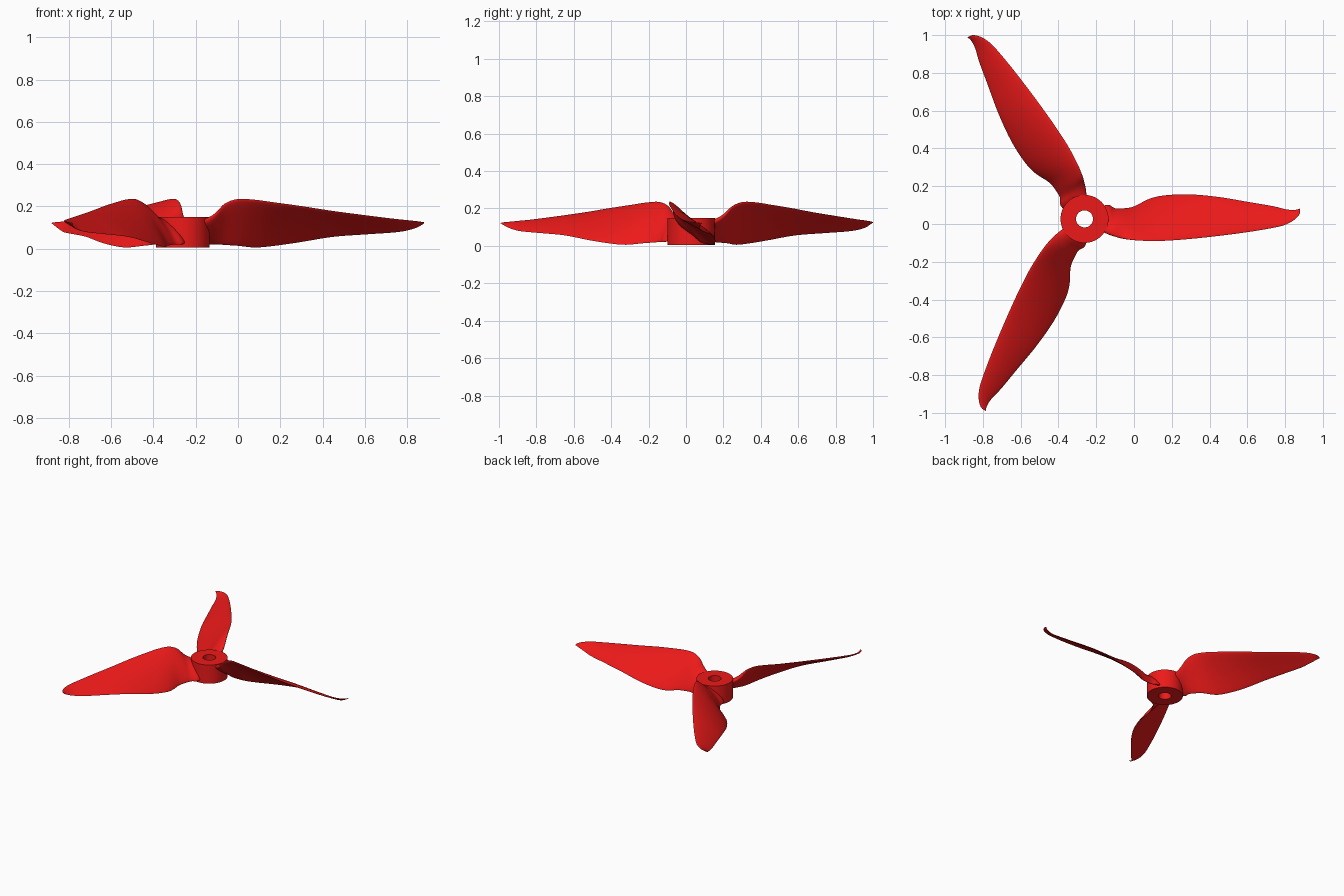
import bpy, bmesh
from math import pi, sin, cos, radians
from mathutils import Vector, Matrix

if "Cube" in bpy.data.objects:
    bpy.data.objects.remove(bpy.data.objects["Cube"])

CENTRE = Vector((-0.262, 0.027, 0))
red = bpy.data.materials.new("red_plastic")
red.diffuse_color = (0.85, 0.01, 0.01, 1)
red.use_nodes = True
red.node_tree.nodes["Principled BSDF"].inputs["Base Color"].default_value = red.diffuse_color


def finish(name, rings, close_rings, angle):
    """Skin a list of closed point rings and make a smooth object."""
    bm = bmesh.new()
    loops = [[bm.verts.new(p) for p in ring] for ring in rings]
    n = len(loops[0])
    pairs = list(zip(loops, loops[1:]))
    if close_rings:
        pairs.append((loops[-1], loops[0]))
    for a, b in pairs:
        for i in range(n):
            j = (i + 1) % n
            bm.faces.new((a[i], a[j], b[j], b[i]))
    if not close_rings:
        bm.faces.new(loops[0])
        bm.faces.new(loops[-1])
    bmesh.ops.recalc_face_normals(bm, faces=bm.faces)
    mesh = bpy.data.meshes.new(name)
    bm.to_mesh(mesh)
    bm.free()
    mesh.materials.append(red)
    ob = bpy.data.objects.new(name, mesh)
    bpy.context.collection.objects.link(ob)
    bpy.ops.object.select_all(action='DESELECT')
    ob.select_set(True)
    bpy.context.view_layer.objects.active = ob
    bpy.ops.object.shade_smooth_by_angle(angle=radians(angle))
    return ob


def catmull(p0, p1, p2, p3, t):
    return [0.5 * (2 * b + (c - a) * t + (2 * a - 5 * b + 4 * c - d) * t * t
                   + (3 * b - a - 3 * c + d) * t ** 3)
            for a, b, c, d in zip(p0, p1, p2, p3)]


# Hub: tube with a through hole
profile = [(0.045, 0.006), (0.127, 0.006), (0.127, 0.149), (0.045, 0.149)]
hub = finish("hub", [[(r * cos(2 * pi * k / 64), r * sin(2 * pi * k / 64), z)
                      for k in range(64)] for r, z in profile], True, 35)
hub.location = CENTRE

# Blade stations: radius, leading edge y z, trailing edge y z, thickness
stations = [
    (0.070, -0.055, 0.122, 0.060, 0.032, 0.046),
    (0.125, -0.080, 0.146, 0.074, 0.022, 0.046),
    (0.160, -0.092, 0.172, 0.056, 0.021, 0.040),
    (0.200, -0.103, 0.213, 0.055, 0.018, 0.034),
    (0.260, -0.112, 0.235, 0.065, 0.014, 0.028),
    (0.340, -0.117, 0.232, 0.105, 0.006, 0.024),
    (0.420, -0.116, 0.221, 0.124, 0.012, 0.023),
    (0.550, -0.107, 0.203, 0.130, 0.030, 0.021),
    (0.710, -0.090, 0.178, 0.116, 0.056, 0.019),
    (0.870, -0.069, 0.157, 0.089, 0.068, 0.016),
    (1.000, -0.047, 0.141, 0.067, 0.077, 0.013),
    (1.060, -0.032, 0.135, 0.052, 0.086, 0.011),
    (1.105, -0.009, 0.130, 0.047, 0.099, 0.009),
    (1.133, 0.017, 0.126, 0.052, 0.114, 0.006),
    (1.142, 0.036, 0.124, 0.058, 0.121, 0.003),
]


def section(s, n=32):
    """Cambered aerofoil ring, blunt at the leading edge."""
    r, ly, lz, ty, tz, th = s
    le, te = Vector((r, ly, lz)), Vector((r, ty, tz))
    chord = te - le
    normal = Vector((0, -chord.z, chord.y)).normalized()
    ring = []
    for k in range(n):
        a = 2 * pi * k / n
        u = 0.5 - 0.5 * cos(a)
        half = 0.5 * th * sin(a) * (1.15 - 0.4 * u)
        camber = 0.12 * u * (1 - u) * chord.length
        ring.append(le + chord * u + normal * (half + camber))
    return ring


rows = []
padded = [stations[0]] + stations + [stations[-1]]
for i in range(len(stations) - 1):
    rows += [section(catmull(*padded[i:i + 4], t / 4)) for t in range(4)]
rows.append(section(stations[-1]))

# Three blades, evenly spaced round the hub
for k in range(3):
    turn = Matrix.Rotation(k * 2 * pi / 3, 3, 'Z')
    blade = finish(f"blade_{k + 1}", [[turn @ p for p in row] for row in rows], False, 60)
    blade.location = CENTRE
